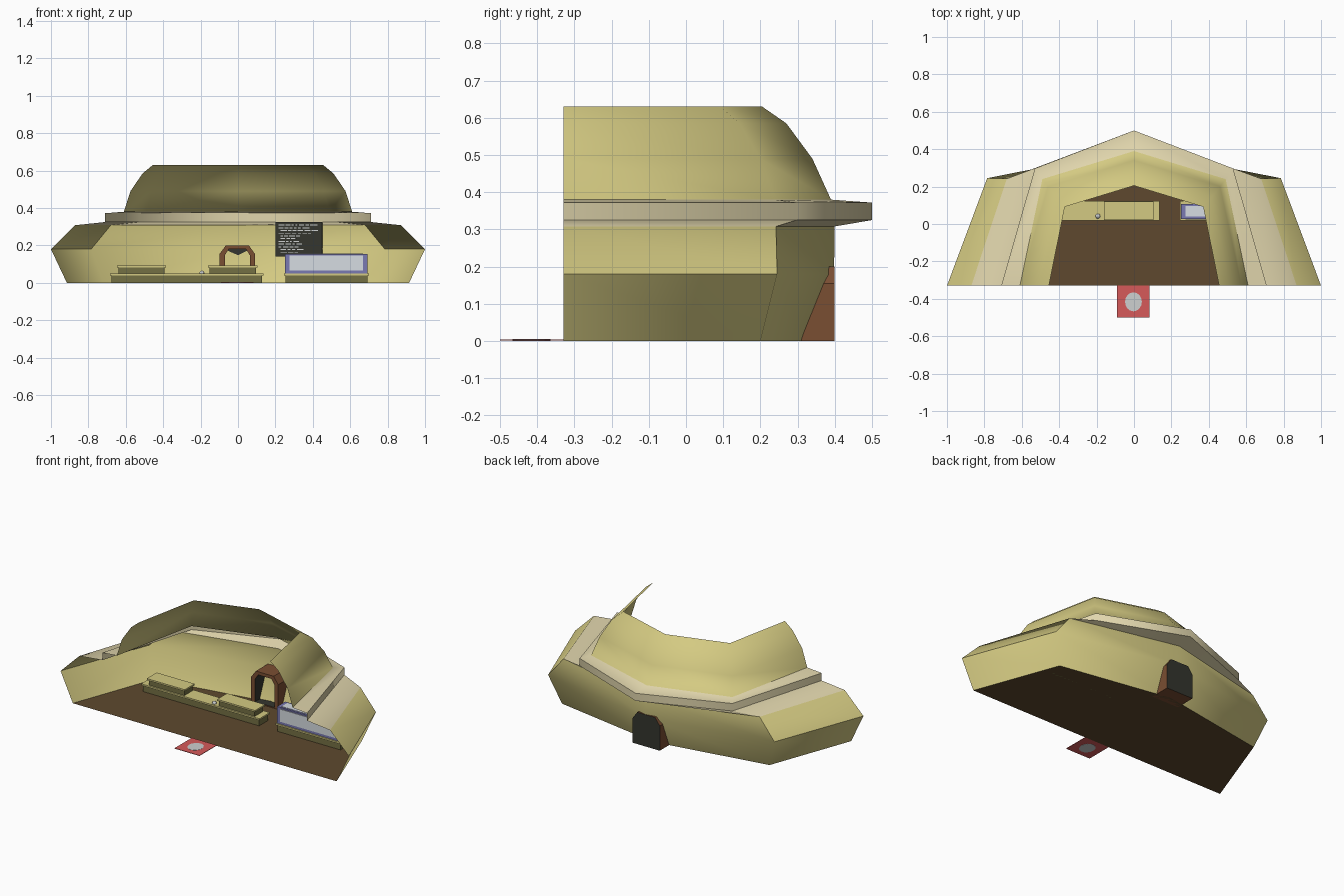
import bpy, bmesh, math, random
from mathutils import Matrix

if "Cube" in bpy.data.objects:
    bpy.data.objects.remove(bpy.data.objects["Cube"])

random.seed(4)


def srgb(r, g, b):
    return tuple((c / 255 / 12.92) if c < 10 else ((c / 255 + 0.055) / 1.055) ** 2.4 for c in (r, g, b)) + (1,)


def mat(name, *rgb):
    m = bpy.data.materials.new(name)
    m.diffuse_color = srgb(*rgb)
    m.use_nodes = True
    m.node_tree.nodes["Principled BSDF"].inputs["Base Color"].default_value = m.diffuse_color
    return m


khaki = mat("khaki", 212, 202, 130)
cream = mat("cream", 224, 213, 172)
brown = mat("floor_brown", 94, 73, 46)
olive = mat("olive", 116, 112, 68)
wood = mat("reddish_wood", 122, 78, 50)
dark = mat("charcoal", 52, 53, 46)
purple = mat("purple_blue", 122, 122, 178)
glass = mat("pale_glass", 214, 220, 226)
red = mat("red", 214, 90, 90)
grey = mat("light_grey", 205, 208, 208)


def make(name, bm, *mats):
    me = bpy.data.meshes.new(name)
    bm.to_mesh(me)
    bm.free()
    for m in mats:
        me.materials.append(m)
    ob = bpy.data.objects.new(name, me)
    bpy.context.collection.objects.link(ob)
    return ob


def box(name, x0, x1, y0, y1, z0, z1, m, matrix=None):
    bm = bmesh.new()
    bmesh.ops.create_cube(bm, size=1)
    t = Matrix.Translation(((x0 + x1) / 2, (y0 + y1) / 2, (z0 + z1) / 2))
    bm.transform(t @ Matrix.Diagonal((x1 - x0, y1 - y0, z1 - z0, 1)))
    if matrix:
        bm.transform(matrix)
    return make(name, bm, m)


# Cut-away shell: (height, front half width, corner x, corner y, centre y)
FRONT = -0.33
rings = [(0.00, 0.915, 0.72, 0.20, 0.325), (0.18, 1.00, 0.785, 0.245, 0.398),
         (0.308, 0.87, 0.68, 0.242, 0.40), (0.325, 0.71, 0.53, 0.297, 0.50),
         (0.372, 0.71, 0.53, 0.297, 0.50), (0.38, 0.61, 0.49, 0.24, 0.39),
         (0.49, 0.575, 0.46, 0.20, 0.34), (0.585, 0.51, 0.415, 0.145, 0.27),
         (0.63, 0.455, 0.37, 0.092, 0.205)]


def ring_points(r):
    z, xf, xc, yc, y0 = r
    return [(-xf, FRONT, z), (-xc, yc, z), (0, y0, z), (xc, yc, z), (xf, FRONT, z)]


bm = bmesh.new()
grid = [[bm.verts.new(p) for p in ring_points(r)] for r in rings]
for j in range(len(rings) - 1):
    for i in range(4):
        f = bm.faces.new((grid[j][i], grid[j + 1][i], grid[j + 1][i + 1], grid[j][i + 1]))
        f.material_index = 1 if j in (2, 3, 4) else 0   # the brim is cream
shell = make("shell_wall", bm, khaki, cream)
bpy.context.view_layer.objects.active = shell
shell.select_set(True)
bpy.ops.object.shade_smooth_by_angle(angle=math.radians(62))

# Floor
bm = bmesh.new()
bm.faces.new([bm.verts.new(p) for p in reversed(ring_points(rings[0]))])
make("floor", bm, brown)

# Back doorway: arched wooden ring with dark lining and back panel
outer = [(-0.098, 0), (-0.098, 0.155), (-0.065, 0.2), (0.058, 0.2), (0.09, 0.155), (0.09, 0)]
inner = [(-0.07, 0.006), (-0.07, 0.148), (-0.05, 0.18), (0.043, 0.18), (0.063, 0.148), (0.063, 0.006)]
bm = bmesh.new()
of, ob_, nf, nb = [[bm.verts.new((x, y, z)) for x, z in prof]
                   for prof, y in ((outer, 0.27), (outer, 0.40), (inner, 0.27), (inner, 0.385))]
for i in range(6):
    k = (i + 1) % 6
    bm.faces.new((of[i], of[k], nf[k], nf[i]))
    bm.faces.new((of[i], ob_[i], ob_[k], of[k]))
    bm.faces.new((nf[i], nf[k], nb[k], nb[i])).material_index = 1
bm.faces.new(nb).material_index = 1
bm.faces.new(ob_).material_index = 1
bmesh.ops.recalc_face_normals(bm, faces=bm.faces)
make("doorway", bm, wood, dark)


# Counters: olive body with overhanging khaki top
def counter(name, x0, x1, y0, y1, z0, z1):
    o = 0.008
    box(name + "_body", x0 + o, x1 - o, y0 + o, y1 - o, z0, z1 - 0.01, olive)
    box(name + "_top", x0, x1, y0, y1, z1 - 0.01, z1, khaki)


counter("long_counter", -0.685, 0.135, 0.02, 0.122, 0, 0.05)
counter("left_raised_counter", -0.648, -0.385, 0.022, 0.12, 0.05, 0.092)
counter("right_raised_counter", -0.16, 0.103, 0.022, 0.12, 0.05, 0.092)
counter("case_counter", 0.245, 0.70, 0.02, 0.122, 0, 0.05)

# Small bell on the counter
bm = bmesh.new()
bmesh.ops.create_uvsphere(bm, u_segments=12, v_segments=8, radius=0.013,
                          matrix=Matrix.Translation((-0.193, 0.042, 0.052)))
for f in bm.faces:
    f.smooth = True
make("counter_bell", bm, grey)

# Display case with pale panels in a coloured frame
box("display_case_frame", 0.252, 0.692, 0.028, 0.108, 0.05, 0.155, purple)
box("display_case_front_glass", 0.275, 0.668, 0.024, 0.03, 0.067, 0.146, glass)
box("display_case_top_glass", 0.275, 0.668, 0.04, 0.096, 0.15, 0.157, glass)

# Board on the back wall with abstract chalk strokes
place = Matrix.Translation((0.325, 0.302, 0.2325)) @ Matrix.Rotation(math.atan2(-0.058, 0.25), 4, 'Z')
box("wall_board", -0.128, 0.128, -0.004, 0.004, -0.0925, 0.0925, dark, place)
for row in range(11):
    z = 0.076 - row * 0.0145
    x = -0.11 + random.choice((0, 0, 0.012))
    end = random.uniform(-0.02, 0.02) if row > 3 else random.uniform(0.05, 0.11)
    while x < end:
        w = random.uniform(0.012, 0.04)
        box("chalk_stroke", x, x + w, -0.006, -0.003, z - 0.0025, z + 0.0025, grey, place)
        x += w + 0.007

# Door mat with pale oval in front
box("door_mat", -0.09, 0.083, -0.50, FRONT, 0.001, 0.004, red)
bm = bmesh.new()
bmesh.ops.create_cone(bm, cap_ends=True, segments=16, radius1=1, radius2=1, depth=1,
                      matrix=Matrix.Translation((-0.003, -0.416, 0.0025)) @ Matrix.Diagonal((0.045, 0.051, 0.005, 1)))
make("mat_oval", bm, grey)
